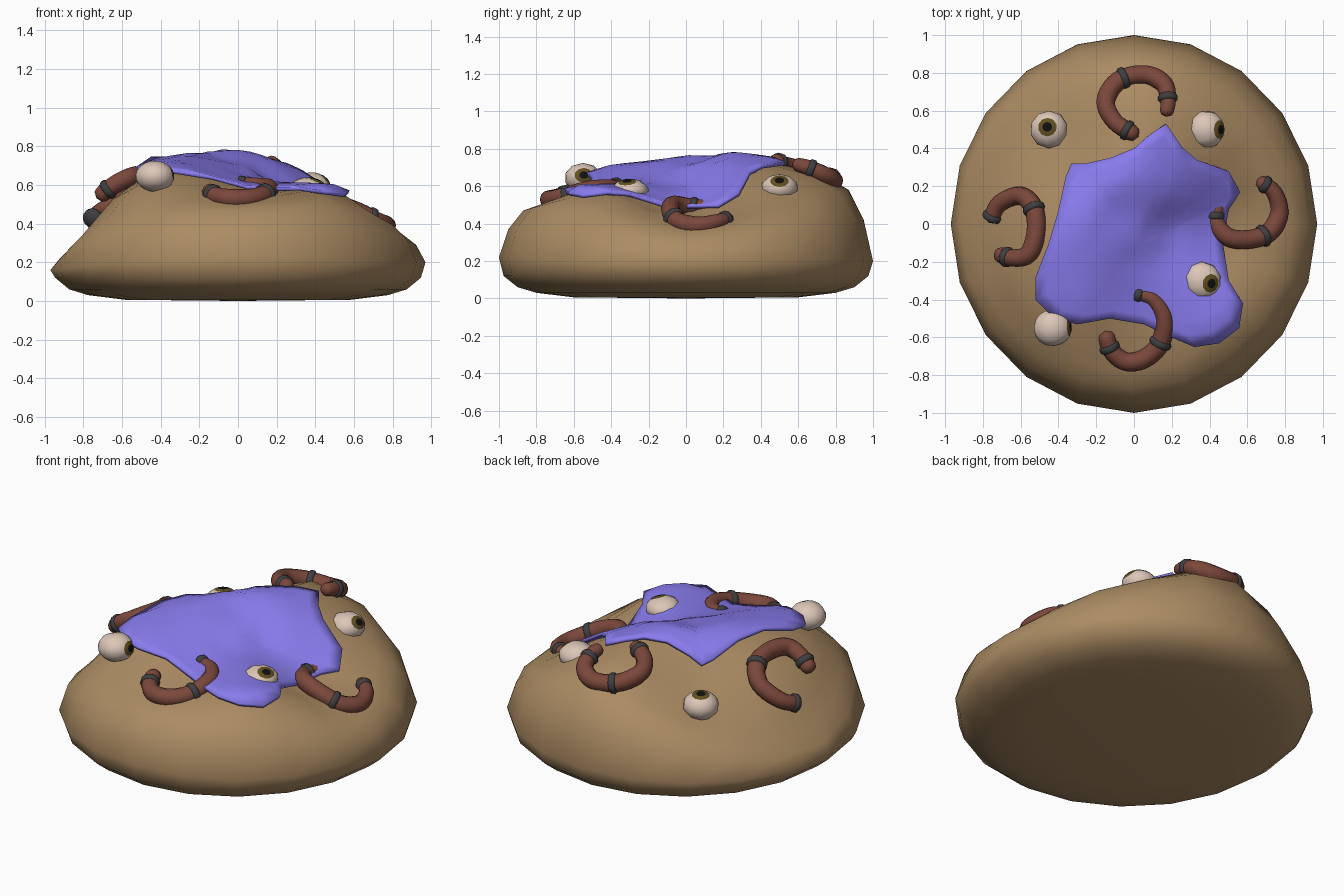
import bpy, bmesh, math
from mathutils import Vector, Matrix

if "Cube" in bpy.data.objects:
    bpy.data.objects.remove(bpy.data.objects["Cube"])

def mat(name, rgb):
    m = bpy.data.materials.new(name)
    m.diffuse_color = (*rgb, 1)
    m.use_nodes = True
    m.node_tree.nodes["Principled BSDF"].inputs["Base Color"].default_value = m.diffuse_color
    return m

DOUGH = mat("dough", (.41, .26, .125))
CLOTH = mat("cloth", (.25, .20, .85))
TUBE = mat("tube", (.20, .065, .045))
BAND = mat("band", (.05, .05, .055))
WHITE = mat("eye_white", (.72, .57, .48))
IRIS = mat("iris", (.12, .08, .015))
PUPIL = mat("pupil", (.005, .005, .005))

def catmull(p0, p1, p2, p3, t):
    return .5 * (2*p1 + (p2-p0)*t + (2*p0-5*p1+4*p2-p3)*t*t + (3*p1-p0-3*p2+p3)*t**3)

# height of the mound: rings of 8 compass samples (E, NE, N, NW, W, SW, S, SE)
RADII = [0, .25, .5, .7, .87, .95, 1]
HEIGHTS = [
    [.68] * 8,
    [.56, .69, .75, .73, .72, .69, .62, .58],
    [.45, .64, .72, .57, .64, .67, .57, .575],
    [.40, .55, .68, .45, .48, .59, .52, .575],
    [.35, .46, .58, .38, .29, .45, .47, .48],
    [.29, .36, .42, .31, .22, .36, .37, .37],
    [.20, .20, .20, .18, .16, .19, .22, .20]]

def ring_height(i, a):
    row, u = HEIGHTS[i], (a / (math.pi / 4)) % 8
    k = int(u)
    return catmull(*(row[(k + d) % 8] for d in (-1, 0, 1, 2)), u - k)

def height(x, y):
    r, a = min(math.hypot(x / .97, y), 1), math.atan2(y, x / .97)
    k = max(i for i in range(6) if RADII[i] <= r)
    t = (r - RADII[k]) / (RADII[k+1] - RADII[k])
    t = t if k in (4, 5) else t * t * (3 - 2*t) * .5 + t * .5
    return ring_height(k, a) * (1-t) + ring_height(k+1, a) * t

def finish(bm, name, mats):
    bmesh.ops.recalc_face_normals(bm, faces=bm.faces)
    me = bpy.data.meshes.new(name)
    bm.to_mesh(me)
    bm.free()
    me.polygons.foreach_set("use_smooth", [True] * len(me.polygons))
    ob = bpy.data.objects.new(name, me)
    bpy.context.collection.objects.link(ob)
    for m in mats:
        me.materials.append(m)
    return ob

def loft(bm, rings, start=None, end=None):
    vr = [[bm.verts.new(p) for p in ring] for ring in rings]
    n = len(vr[0])
    for a, b in zip(vr, vr[1:]):
        for j in range(n):
            bm.faces.new((a[j], a[(j+1) % n], b[(j+1) % n], b[j]))
    for tip, ring in ((start, vr[0]), (end, vr[-1])):
        if tip is not None:
            c = bm.verts.new(tip)
            for j in range(n):
                bm.faces.new((ring[j], ring[(j+1) % n], c))

# mound body
bm = bmesh.new()
dirs = [(.97 * math.cos(i * math.pi / 10), math.sin(i * math.pi / 10)) for i in range(20)]
rings = [[(x*r, y*r, z) for x, y in dirs] for r, z in ((.6, .006), (.8, .03), (.9, .06), (.975, .12))]
for r in (1, .95, .87, .78, .7, .6, .5, .37, .25, .12):
    rings.append([(x*r, y*r, height(x*r, y*r)) for x, y in dirs])
loft(bm, rings, (0, 0, 0), (0, 0, height(0, 0)))
finish(bm, "mound_body", [DOUGH])

# draped cloth: outline filled with rings that follow the mound
outline = [(.17, .53), (.25, .41), (.33, .34), (.5, .28), (.56, .17), (.5, .08), (.47, -.1),
           (.5, -.3), (.575, -.42), (.555, -.55), (.45, -.63), (.32, -.65), (.2, -.6), (.05, -.53),
           (-.13, -.5), (-.3, -.53), (-.42, -.5), (-.52, -.4), (-.52, -.28), (-.45, -.1),
           (-.4, .07), (-.36, .25), (-.33, .32), (-.25, .32), (-.12, .35), (0, .4), (.08, .47)]
cx, cy = .03, -.1

def cloth_ring(t):
    pts = []
    for x, y in outline:
        px, py = cx + (x-cx)*t, cy + (y-cy)*t
        lift = .028 + .055 * min(1, max(.05, -x / .45)) * t**3
        pts.append((px, py, height(px, py) + lift))
    return pts

bm = bmesh.new()
loft(bm, [cloth_ring(i / 9) for i in range(9, 0, -1)], None, (cx, cy, height(cx, cy) + .028))
cloth = finish(bm, "draped_cloth", [CLOTH])
if sum(p.normal.z for p in cloth.data.polygons) < 0:
    cloth.data.flip_normals()
sol = cloth.modifiers.new("thickness", 'SOLIDIFY')
sol.thickness = .02
sol.offset = -.5

# curled tubes with bands
def smooth_path(pts, n=5):
    v = [Vector(p) for p in pts]
    v = [2*v[0] - v[1]] + v + [2*v[-1] - v[-2]]
    out = [catmull(*v[i:i+4], k / n) for i in range(len(v) - 3) for k in range(n)]
    return out + [v[-2]]

def sweep(name, path, radii, material, sides=12):
    bm = bmesh.new()
    rings = []
    for i, p in enumerate(path):
        t = (path[min(i+1, len(path)-1)] - path[max(i-1, 0)]).normalized()
        s = t.cross(Vector((0, 0, 1))).normalized()
        u = s.cross(t)
        rings.append([p + (s*math.cos(k*math.tau/sides) + u*math.sin(k*math.tau/sides)) * radii[i]
                      for k in range(sides)])
    ends = [path[0] + (path[0]-path[1]).normalized() * radii[0] * .45,
            path[-1] + (path[-1]-path[-2]).normalized() * radii[-1] * .45]
    loft(bm, rings, *ends)
    return finish(bm, name, [material])

def curl(name, pts, bands, r0=.043, r1=.043):
    path = smooth_path(pts)
    n = len(path) - 1
    rad = [(r0 + (.05 - r0) * min(1, i / n * 3)) if i < n / 2 else
           (r1 + (.05 - r1) * min(1, (1 - i / n) * 3)) for i in range(n + 1)]
    rad[0] *= .8
    rad[-1] *= .8
    sweep(name, path, rad, TUBE)
    for k, f in enumerate(bands):
        i = min(max(round(f * n), 1), n - 1)
        d = (path[i+1] - path[i-1]).normalized() * .017
        r = rad[i] + .009
        sweep(f"{name}_band_{k+1}", [path[i] - d, path[i] - d*.6, path[i] + d*.6, path[i] + d],
              [r*.9, r, r, r*.9], BAND)

curl("front_curl", [(0, -.37, .61), (.1, -.4, .6), (.16, -.5, .585), (.14, -.63, .55), (.06, -.71, .53),
                    (-.04, -.73, .53), (-.12, -.67, .545), (-.15, -.58, .57)], [.02, .42, .88], r0=.028)
curl("left_curl", [(-.76, .02, .42), (-.71, .11, .46), (-.6, .15, .54), (-.53, .08, .62),
                   (-.52, -.05, .645), (-.56, -.16, .64), (-.64, -.18, .6), (-.72, -.16, .54)], [.04, .42, .9])
curl("right_curl", [(.45, .13, .48), (.43, .02, .49), (.5, -.07, .5), (.62, -.08, .46),
                    (.72, -.04, .41), (.77, .06, .39), (.74, .17, .41), (.66, .23, .43)], [.1, .5, .94], r1=.035)
curl("back_curl", [(.01, .47, .735), (-.1, .54, .71), (-.15, .65, .68), (-.08, .76, .645),
                   (.06, .79, .63), (.16, .74, .66), (.18, .65, .7), (.17, .58, .72)], [.06, .45, .82], r1=.035)

# eyes: iris and pupil are the first rings round the pole, flattened a little into the dough
def eye(name, loc, gaze, squash):
    bm = bmesh.new()
    bmesh.ops.create_uvsphere(bm, u_segments=10, v_segments=12, radius=.1)
    for f in bm.faces:
        c = f.calc_center_median().normalized().z
        f.material_index = 2 if c > .98 else 1 if c > .84 else 0
    turn = Vector(gaze).to_track_quat('Z', 'Y').to_matrix().to_4x4()
    bm.transform(Matrix.Translation(loc) @ Matrix.Diagonal((1, 1, squash, 1)) @ turn)
    finish(bm, name, [WHITE, IRIS, PUPIL])

eye("front_left_eye", (-.43, -.55, .645), (1, .05, .2), .8)
eye("front_right_eye", (.36, -.3, .575), (.5, -.15, .8), .65)
eye("back_right_eye", (.38, .5, .59), (.8, 0, .55), .75)
eye("back_left_eye", (-.45, .5, .51), (-.1, .15, 1), .8)
